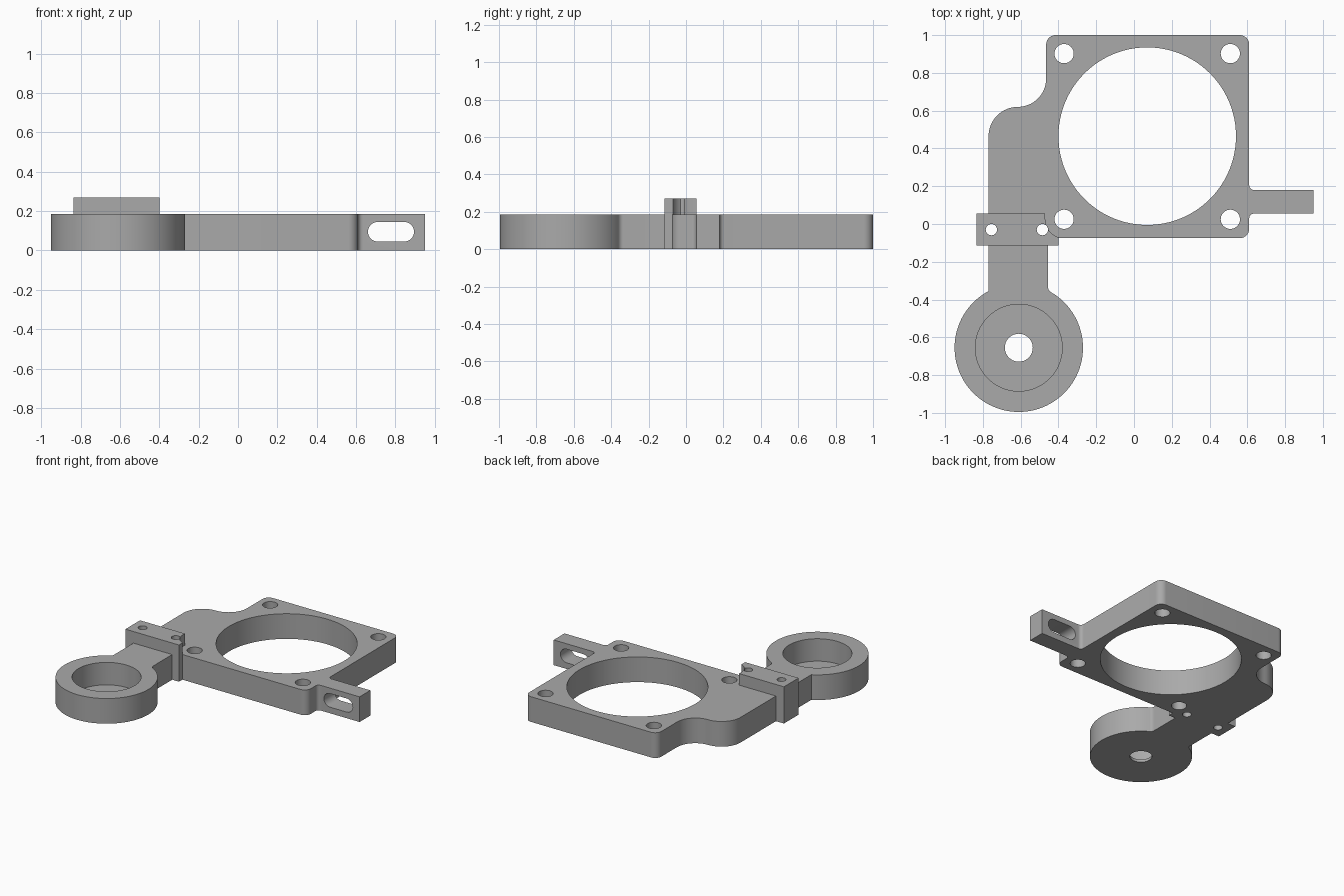
import bpy, bmesh
from math import cos, sin, radians, pi
from mathutils import Matrix

cube = bpy.data.objects.get("Cube")
if cube:
    bpy.data.objects.remove(cube, do_unlink=True)

THICK = 0.185
grey = bpy.data.materials.new("plain grey")
grey.use_nodes = True
colour = (0.4, 0.4, 0.4, 1)
grey.diffuse_color = colour
grey.node_tree.nodes["Principled BSDF"].inputs["Base Color"].default_value = colour


def arc(x, y, r, start, end, n=10):
    """Points on an arc, angles in degrees."""
    angles = [radians(start + (end - start) * i / n) for i in range(n + 1)]
    return [(x + r * cos(a), y + r * sin(a)) for a in angles]


def prism(name, points, z0, z1):
    """Extrude a flat outline between two heights."""
    bm = bmesh.new()
    face = bm.faces.new([bm.verts.new((x, y, z0)) for x, y in points])
    out = bmesh.ops.extrude_face_region(bm, geom=[face])
    top = [v for v in out["geom"] if isinstance(v, bmesh.types.BMVert)]
    bmesh.ops.translate(bm, verts=top, vec=(0, 0, z1 - z0))
    bmesh.ops.recalc_face_normals(bm, faces=bm.faces)
    mesh = bpy.data.meshes.new(name)
    bm.to_mesh(mesh)
    bm.free()
    mesh.materials.append(grey)
    obj = bpy.data.objects.new(name, mesh)
    bpy.context.collection.objects.link(obj)
    return obj


def combine(target, tool, operation):
    """Apply a boolean and discard the tool."""
    bpy.context.view_layer.objects.active = target
    mod = target.modifiers.new("bool", "BOOLEAN")
    mod.operation, mod.object, mod.solver = operation, tool, "EXACT"
    bpy.ops.object.modifier_apply(modifier=mod.name)
    bpy.data.objects.remove(tool, do_unlink=True)


def drill(target, x, y, r, z0=-0.1, n=32):
    circle = arc(x, y, r, 0, 360, n)[:-1]
    combine(target, prism("hole_cutter", circle, z0, 0.5), "DIFFERENCE")


# Plate, arm, round cup and side tab share one outline
outline = (
    arc(-0.61, -0.655, 0.34, 118.1, 420, 80)            # cup
    + arc(-0.425, -0.335, 0.03, 240, 180, 6)            # cup fillet
    + [(-0.455, -0.075)]
    + arc(0.56, -0.025, 0.05, -90, 0)                   # front corner
    + arc(0.635, 0.03, 0.025, 180, 90, 6)               # tab root
    + [(0.95, 0.055), (0.95, 0.18)]
    + arc(0.635, 0.205, 0.025, 270, 180, 6)
    + arc(0.56, 0.95, 0.05, 0, 90)                      # back corners
    + arc(-0.415, 0.95, 0.05, 90, 180)
    + arc(-0.615, 0.77, 0.15, 0, -90, 16)               # arm shoulder
    + arc(-0.615, 0.465, 0.155, 90, 180, 16)
)
body = prism("mounting_plate", outline, 0, THICK)

# Raised clamp block, relieved around the nearby screw
block = ([(-0.835, -0.115), (-0.40, -0.115)]
         + arc(-0.37, 0.025, 0.1, 252.5, 180)
         + [(-0.47, 0.055), (-0.835, 0.055)])
combine(body, prism("clamp_block", block, 0, 0.27), "UNION")

# Large opening, corner screw holes, clamp holes, stepped cup bore
drill(body, 0.07, 0.465, 0.47, n=96)
for x in (-0.37, 0.51):
    for y in (0.025, 0.902):
        drill(body, x, y, 0.051)
for x in (-0.755, -0.485):
    drill(body, x, -0.03, 0.03, n=24)
drill(body, -0.61, -0.655, 0.23, z0=0.02, n=64)
drill(body, -0.61, -0.655, 0.074)

# Adjustment slot through the tab, front to back
slot = arc(0.845, 0.095, 0.05, -90, 90) + arc(0.71, 0.095, 0.05, 90, 270)
slot_cutter = prism("slot_cutter", slot, -0.4, 0.0)
slot_cutter.data.transform(Matrix.Rotation(pi / 2, 4, "X"))
combine(body, slot_cutter, "DIFFERENCE")

# Smooth the curved walls, keep edges sharp
bpy.ops.object.select_all(action="DESELECT")
body.select_set(True)
bpy.context.view_layer.objects.active = body
bpy.ops.object.shade_smooth_by_angle(angle=radians(30))
